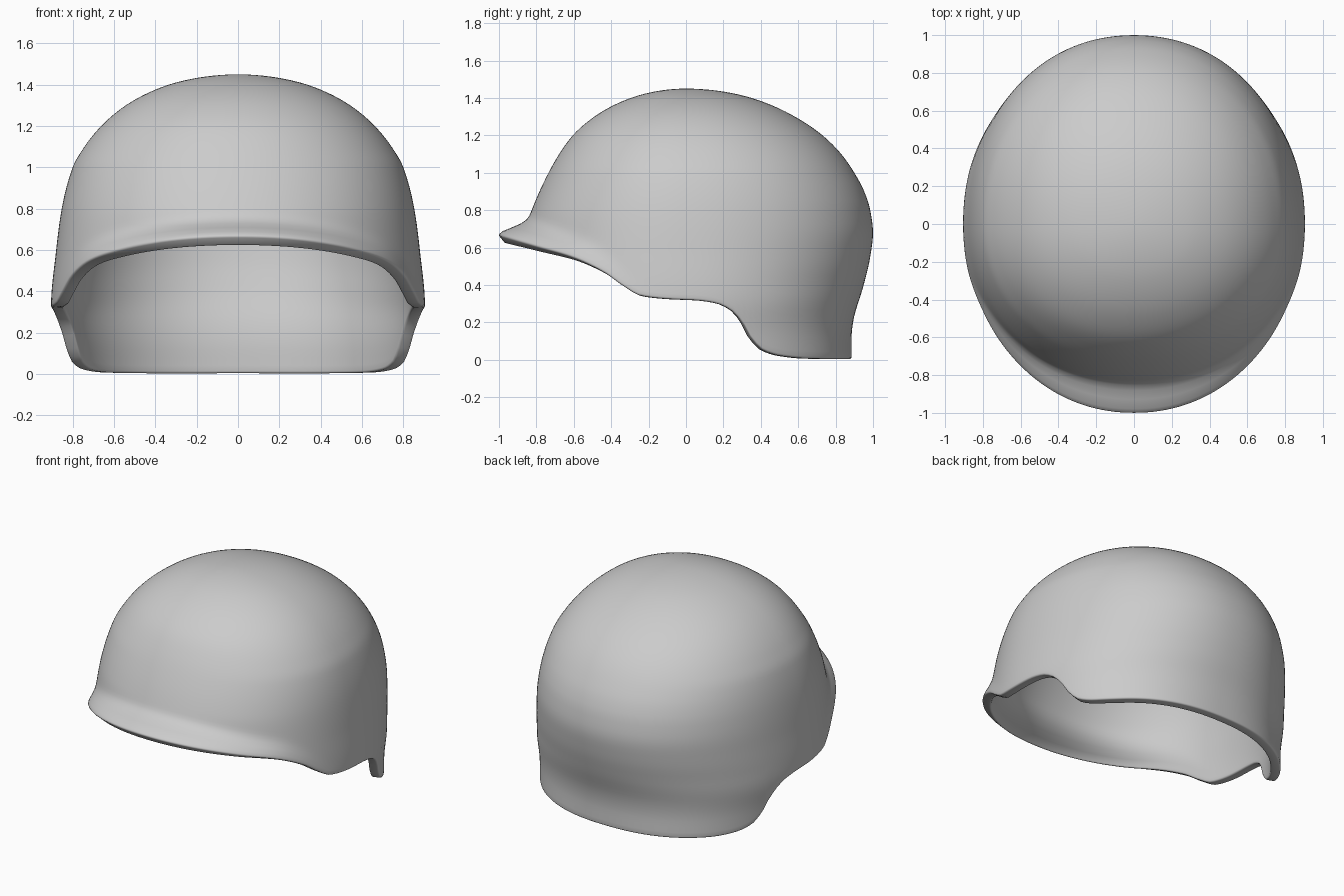
import bpy, bmesh
from math import sin, cos, pi, exp, sqrt

if "Cube" in bpy.data.objects:
    bpy.data.objects.remove(bpy.data.objects["Cube"])

TOP, SEGS, LEVELS = 1.45, 176, 60


def curve(pts):
    """Smooth (Hermite) interpolation through (u, v) points."""
    n = len(pts)

    def slope(i):
        a, b = pts[max(i - 1, 0)], pts[min(i + 1, n - 1)]
        if 0 < i < n - 1:
            p = pts[i]
            s0, s1 = (p[1] - a[1]) / (p[0] - a[0]), (b[1] - p[1]) / (b[0] - p[0])
            return 0 if s0 * s1 <= 0 else 2 * s0 * s1 / (s0 + s1)
        return (b[1] - a[1]) / (b[0] - a[0])
    m = [slope(i) for i in range(n)]

    def f(u):
        u = min(max(u, pts[0][0]), pts[-1][0])
        i = next(k for k in range(n - 1) if u <= pts[k + 1][0])
        h = pts[i + 1][0] - pts[i][0]
        t = (u - pts[i][0]) / h
        return ((2*t**3 - 3*t*t + 1) * pts[i][1] + (t**3 - 2*t*t + t) * h * m[i]
                + (3*t*t - 2*t**3) * pts[i + 1][1] + (t**3 - t*t) * h * m[i + 1])
    return f


def extent(pts):
    """Half-width against height; squared so the crown stays round."""
    g = curve([(z, r * r) for z, r in pts])
    return lambda z: sqrt(max(g(z), 0))


# Dome outlines: (height, reach from the axis)
side = extent([(0, .87), (.15, .885), (.32, .905), (.6, .88), (.8, .853), (1, .8), (1.1, .743),
               (1.2, .662), (1.3, .543), (1.4, .335), (TOP, 0)])
back = extent([(0, .885), (.12, .885), (.2, .893), (.4, .95), (.55, .985), (.68, 1),
               (.8, .985), (.9, .953), (1, .9), (1.1, .83), (1.2, .73), (1.3, .582),
               (1.4, .35), (TOP, 0)])
front = extent([(0, .92), (.3, .91), (.5, .895), (.66, .862), (.77, .835), (.85, .805),
                (1, .735), (1.1, .678), (1.2, .605), (1.3, .49), (1.4, .295), (TOP, 0)])
# Rim height along y: brim, ear cut, neck guard
rim = curve([(-1, .668), (-.9, .638), (-.8, .608), (-.6, .547), (-.45, .47), (-.35, .395),
             (-.25, .342), (-.1, .325), (.05, .318), (.15, .303), (.23, .265), (.29, .2),
             (.34, .11), (.4, .05), (.5, .02), (.65, .007), (.89, .004)])


def point(a, t):
    s, c = sin(a), cos(a)
    y0 = abs(c) ** .95 * (-1 if c < 0 else .9)
    z0 = rim(y0)
    z = z0 + (TOP - z0) * sin(t * pi / 2)
    # Slightly squared oval section
    p = 2 / (2.1 + .2 * max(0, 1 - z / .4))
    x = side(z) * abs(s) ** p * (1 if s > 0 else -1)
    y = abs(c) ** p
    if c > 0:
        return (x, y * back(z), z)
    # Brim flares forward only, fading out towards the ears
    w = min(-c / .6, 1)
    w *= w * (3 - 2 * w)
    f = front(z)
    return (x, -y * (f + w * (1.004 - front(z0)) * exp(-((z - z0) / .052) ** 2)), z)


# Helmet shell: rings from rim to crown
bm = bmesh.new()
rings = [[bm.verts.new(point(2 * pi * i / SEGS, j / LEVELS)) for i in range(SEGS)]
         for j in range(LEVELS)]
for lo, hi in zip(rings, rings[1:]):
    for i in range(SEGS):
        n = (i + 1) % SEGS
        bm.faces.new((lo[i], lo[n], hi[n], hi[i]))
crown = bm.verts.new((0, 0, TOP))
for i in range(SEGS):
    bm.faces.new((rings[-1][i], rings[-1][(i + 1) % SEGS], crown))
bm.normal_update()
if crown.normal.z < 0:
    bmesh.ops.reverse_faces(bm, faces=bm.faces[:])
mesh = bpy.data.meshes.new("helmet_shell")
bm.to_mesh(mesh)
bm.free()
helmet = bpy.data.objects.new("helmet_shell", mesh)
bpy.context.collection.objects.link(helmet)

# Wall thickness, with the rim edges rounded over
wall = helmet.modifiers.new("wall", 'SOLIDIFY')
wall.thickness = .062
wall.offset = -1
lip = helmet.modifiers.new("lip", 'BEVEL')
lip.width = .011
lip.segments = 3
lip.limit_method = 'ANGLE'
lip.angle_limit = .9
lip.use_clamp_overlap = True

bpy.context.view_layer.objects.active = helmet
helmet.select_set(True)
for name in ("wall", "lip"):
    bpy.ops.object.modifier_apply(modifier=name)
bpy.ops.object.shade_smooth_by_angle(angle=.75)
